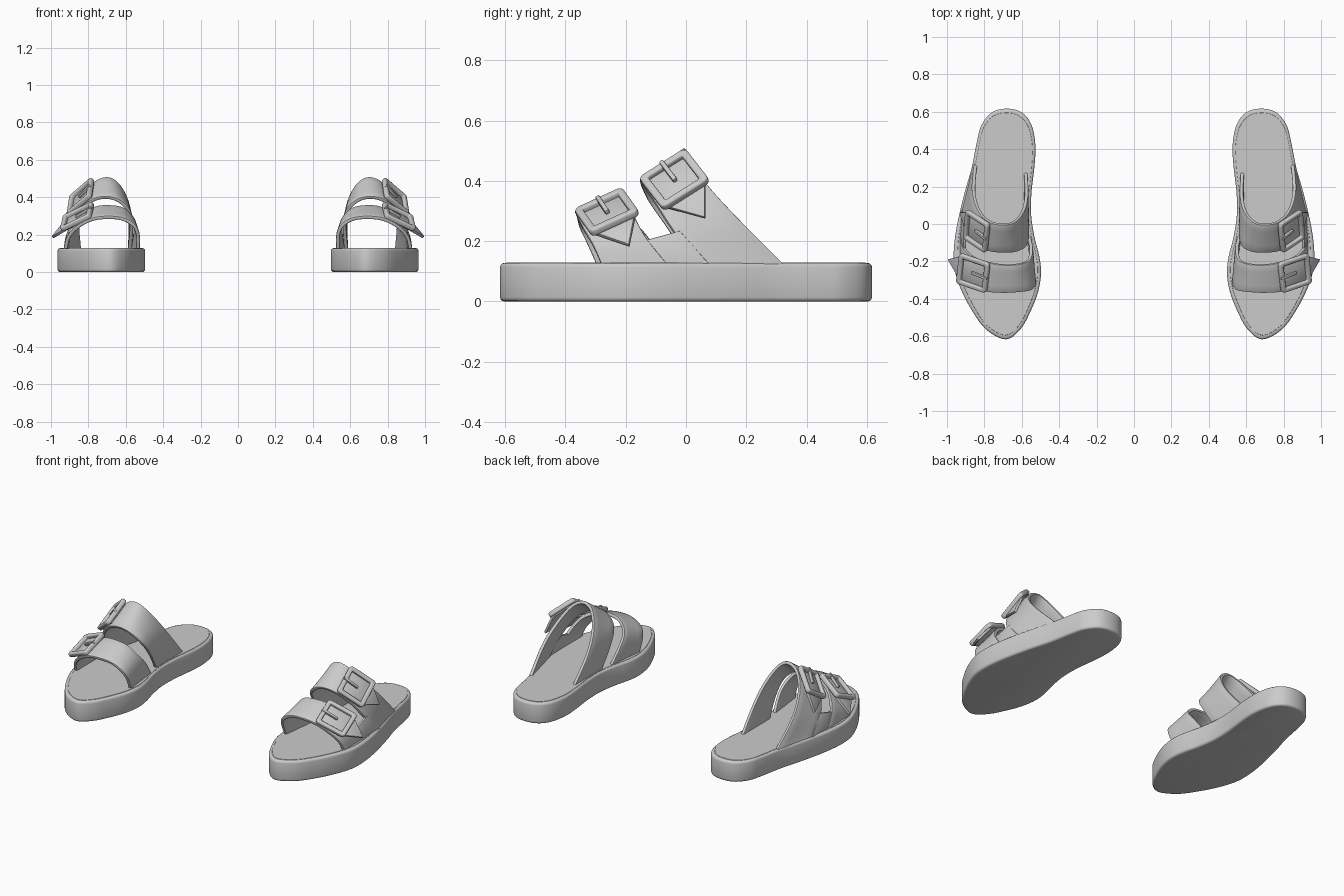
import bpy, bmesh, math
from mathutils import Vector

if "Cube" in bpy.data.objects:
    bpy.data.objects.remove(bpy.data.objects["Cube"])

grey = bpy.data.materials.new("plain grey")
grey.diffuse_color = (0.6, 0.6, 0.6, 1)
grey.use_nodes = True
grey.node_tree.nodes["Principled BSDF"].inputs["Base Color"].default_value = grey.diffuse_color


def spline(points, steps, closed=False):
    """Smooth path through the given points."""
    p = [Vector(q) for q in points]
    n = len(p)
    if not closed:
        p = [2 * p[0] - p[1]] + p + [2 * p[-1] - p[-2]]
    out = []
    for i in range(n if closed else n - 1):
        a, b, c, d = [p[(i + k - (1 if closed else 0)) % len(p)] for k in range(4)]
        for s in range(steps):
            t = s / steps
            out.append(0.5 * (2 * b + (c - a) * t + (2 * a - 5 * b + 4 * c - d) * t * t
                              + (3 * b - a - 3 * c + d) * t ** 3))
    return out if closed else out + [p[-2]]


def part(name, verts, faces, thickness, bevel, offset=-1, segments=2):
    """Sheet given thickness and rounded edges, mirrored to the other shoe."""
    me = bpy.data.meshes.new(name)
    me.from_pydata([tuple(v) for v in verts], [], faces)
    me.materials.append(grey)
    ob = bpy.data.objects.new(name, me)
    bpy.context.collection.objects.link(ob)
    m = ob.modifiers.new("thick", 'SOLIDIFY')
    m.thickness, m.offset = thickness, offset
    m = ob.modifiers.new("round", 'BEVEL')
    m.width, m.segments, m.limit_method = bevel, segments, 'ANGLE'
    m.angle_limit = math.radians(40)
    m = ob.modifiers.new("pair", 'MIRROR')
    m.use_mirror_merge = False
    return ob


# Sole, counter-clockwise outline
outline = [(0.685, -0.617), (0.79, -0.565), (0.865, -0.465), (0.925, -0.35), (0.96, -0.24),
           (0.963, -0.13), (0.945, 0.0), (0.905, 0.17), (0.868, 0.3), (0.838, 0.45),
           (0.815, 0.53), (0.76, 0.597), (0.68, 0.617), (0.60, 0.597), (0.548, 0.53),
           (0.527, 0.42), (0.533, 0.3), (0.548, 0.17), (0.55, 0.05), (0.532, -0.07),
           (0.507, -0.17), (0.497, -0.26), (0.512, -0.36), (0.55, -0.46), (0.605, -0.56)]
rim = spline([(x, y, 0.128) for x, y in outline], 4, True)
part("sole", rim, [range(len(rim))], 0.128, 0.014, segments=3)

# Footbed resting just above the sole
mid = Vector((0.71, 0, 0.13))
bed = [mid + Vector(((v.x - mid.x) * 0.92, v.y * 0.965, 0)) for v in rim]
part("footbed", bed, [range(len(bed))], 0.01, 0.001, segments=1)


def strap(name, front, rear):
    """Arched band lofted between its front and rear edges."""
    f, r = spline(front, 6), spline(rear, 6)
    n, rows = len(f), 4
    verts = [a.lerp(b, j / rows) for j in range(rows + 1) for a, b in zip(f, r)]
    faces = [(j * n + i, j * n + i + 1, (j + 1) * n + i + 1, (j + 1) * n + i)
             for j in range(rows) for i in range(n - 1)]
    part(name, verts, faces, 0.02, 0.006)


# Straps, edges listed from the inner to the outer side of the foot
strap("front_strap",
      [(0.525, -0.29, 0.11), (0.525, -0.33, 0.2), (0.55, -0.355, 0.255), (0.61, -0.365, 0.29),
       (0.69, -0.37, 0.30), (0.78, -0.365, 0.29), (0.86, -0.345, 0.25), (0.915, -0.31, 0.19),
       (0.935, -0.275, 0.11)],
      [(0.555, -0.05, 0.11), (0.54, -0.13, 0.22), (0.555, -0.19, 0.29), (0.61, -0.215, 0.345),
       (0.69, -0.22, 0.36), (0.77, -0.21, 0.35), (0.86, -0.18, 0.30), (0.915, -0.13, 0.21),
       (0.935, -0.05, 0.11)])
strap("rear_strap",
      [(0.57, 0.02, 0.11), (0.56, -0.06, 0.24), (0.575, -0.12, 0.33), (0.63, -0.15, 0.385),
       (0.70, -0.155, 0.405), (0.78, -0.145, 0.39), (0.86, -0.1, 0.325), (0.91, -0.03, 0.22),
       (0.925, 0.07, 0.11)],
      [(0.57, 0.29, 0.11), (0.565, 0.16, 0.26), (0.585, 0.07, 0.38), (0.635, 0.01, 0.475),
       (0.70, -0.005, 0.51), (0.775, 0.01, 0.48), (0.835, 0.07, 0.39), (0.866, 0.18, 0.27),
       (0.855, 0.34, 0.11)])

# Low outer bridge joining the two straps
part("strap_bridge", [(0.932, -0.11, 0.11), (0.925, 0.09, 0.11), (0.908, -0.02, 0.235),
                      (0.914, -0.13, 0.205)], [(0, 1, 2, 3)], 0.016, 0.004)


def buckle(prefix, centre, u, v, tip):
    """Square frame, prong and pointed strap end; u runs outward, v rearward."""
    c, u, v = Vector(centre), Vector(u) / 2, Vector(v) / 2
    n = u.cross(v).normalized()

    def at(a, b, h=0.0):
        return c + u * a + v * b + n * h

    # Rounded frame
    def ring(size, cut):
        pts = []
        for sx, sy in ((1, 1), (-1, 1), (-1, -1), (1, -1)):
            arc = [(size - cut + cut * math.cos(t), size - cut + cut * math.sin(t))
                   for t in (0, math.pi / 6, math.pi / 3, math.pi / 2)]
            if sx * sy < 0:
                arc.reverse()
            pts += [at(sx * a, sy * b) for a, b in arc]
        return pts
    k = 16
    part(prefix + "_buckle_frame", ring(1.0, 0.2) + ring(0.72, 0.06),
         [(i, (i + 1) % k, k + (i + 1) % k, k + i) for i in range(k)],
         0.028, 0.008, offset=0, segments=3)
    # Prong hinged on the inner bar
    part(prefix + "_buckle_prong", [at(-1.02, -0.09, 0.02), at(0.1, -0.09, 0.012),
                                    at(0.1, 0.09, 0.012), at(-1.02, 0.09, 0.02)],
         [(0, 1, 2, 3)], 0.018, 0.005)
    # Strap end passing through the frame to a point
    part(prefix + "_strap_end", [at(-0.9, -0.8, -0.004), at(0.85, -0.82, -0.006),
                                 Vector(tip), at(0.85, 0.82, -0.006), at(-0.9, 0.8, -0.004)],
         [(0, 1, 3, 4), (1, 2, 3)], 0.016, 0.003)


buckle("front", (0.86, -0.262, 0.297), (0.16, 0.055, -0.077), (-0.018, 0.16, 0.073),
       (0.998, -0.19, 0.19))
buckle("rear", (0.842, -0.038, 0.404), (0.12, 0.08, -0.103), (-0.015, 0.155, 0.098),
       (0.935, 0.062, 0.28))

# Bake modifiers and smooth everything except sharp edges
bpy.ops.object.select_all(action='SELECT')
bpy.context.view_layer.objects.active = bpy.context.selected_objects[0]
bpy.ops.object.convert(target='MESH')
bpy.ops.object.shade_smooth_by_angle(angle=math.radians(35))
